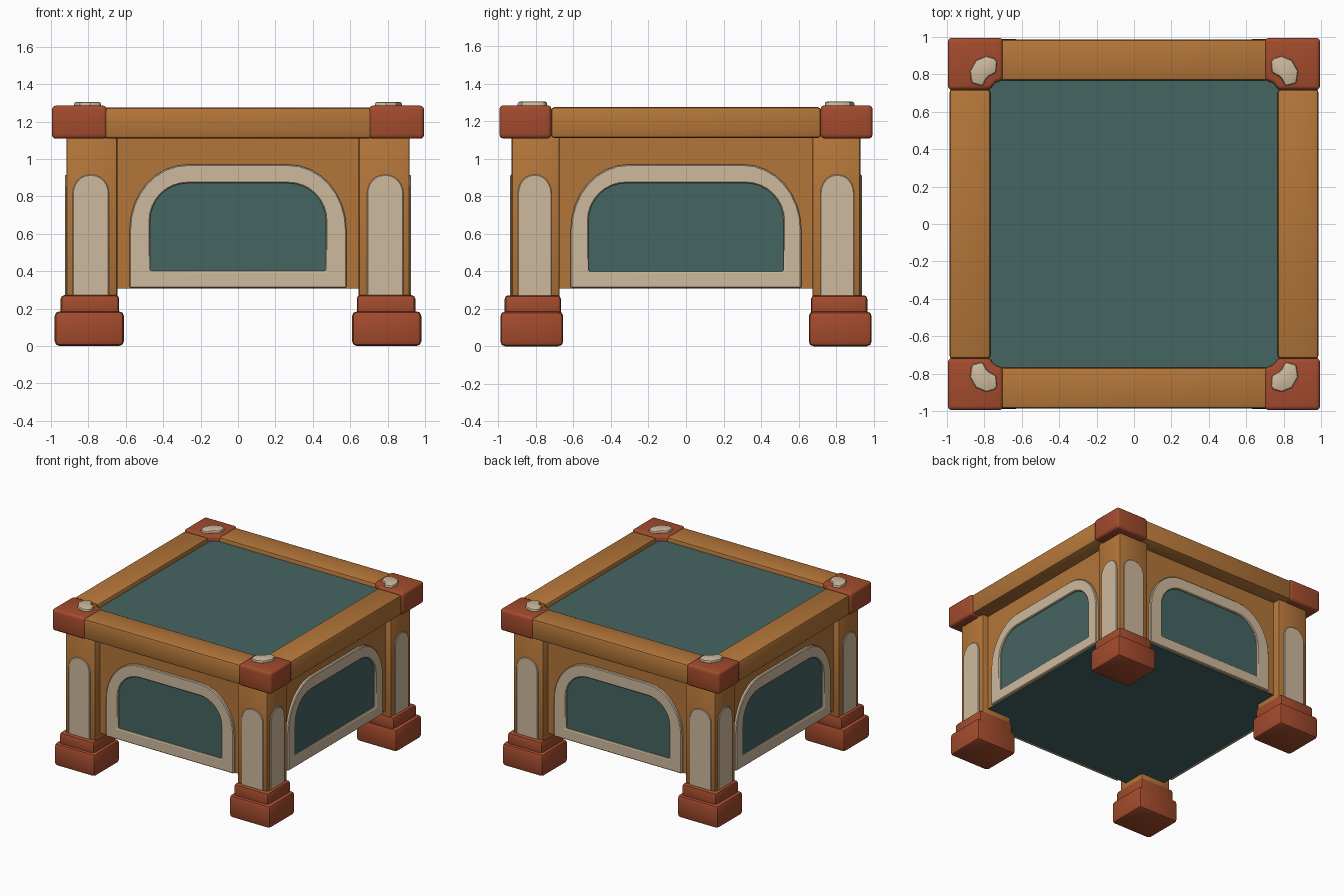
import bpy, bmesh, math

if "Cube" in bpy.data.objects:
    bpy.data.objects.remove(bpy.data.objects["Cube"])


def material(name, rgb):
    lin = [((c / 255 + 0.055) / 1.055) ** 2.4 for c in rgb]
    m = bpy.data.materials.new(name)
    m.diffuse_color = (*lin, 1)
    m.use_nodes = True
    m.node_tree.nodes["Principled BSDF"].inputs["Base Color"].default_value = m.diffuse_color
    return m


WOOD = material("warm wood", (180, 118, 57))
CREAM = material("cream trim", (206, 186, 158))
RED = material("red brown", (163, 75, 45))
TEAL = material("teal felt", (69, 101, 98))


def finish(name, bm, mat, bevel=0, segments=2):
    bmesh.ops.recalc_face_normals(bm, faces=bm.faces)
    if bevel:
        edges = [e for e in bm.edges if e.calc_face_angle(0) > math.radians(40)]
        bmesh.ops.bevel(bm, geom=edges, offset=bevel, segments=segments,
                        profile=0.5, affect='EDGES', clamp_overlap=True)
    me = bpy.data.meshes.new(name)
    bm.to_mesh(me)
    bm.free()
    me.materials.append(mat)
    ob = bpy.data.objects.new(name, me)
    bpy.context.collection.objects.link(ob)
    return ob


def prism(name, pts, place, d0, d1, mat, bevel=0, segments=2, hole=None):
    """Extrude a 2D outline from d0 to d1; an optional hole has as many points."""
    bm = bmesh.new()
    n = len(pts)
    loops = [[bm.verts.new(place(u, v, d)) for u, v in outline]
             for outline in ([pts, hole] if hole else [pts]) for d in (d0, d1)]

    def strip(a, b):
        for i in range(n):
            j = (i + 1) % n
            bm.faces.new((a[i], a[j], b[j], b[i]))

    strip(loops[0], loops[1])
    if hole:
        strip(loops[2], loops[3])
        strip(loops[0], loops[2])
        strip(loops[1], loops[3])
    else:
        bm.faces.new(loops[0])
        bm.faces.new(loops[1])
    return finish(name, bm, mat, bevel, segments)


def rect(u0, u1, v0, v1):
    return [(u0, v0), (u1, v0), (u1, v1), (u0, v1)]


def arch(c, half, z0, z1, ru, rz, steps=8):
    """Outline with a flat base and elliptical shoulders."""
    pts = [(c - half, z0), (c + half, z0)]
    for side in (1, -1):
        for i in range(steps + 1):
            t = math.pi / 2 * (i if side == 1 else steps - i) / steps
            pts.append((c + side * (half - ru + ru * math.cos(t)),
                        z1 - rz + rz * math.sin(t)))
    return pts


def flat(sx=1, sy=1):
    return lambda u, v, d: (sx * u, sy * v, d)


def side_wall(k):
    a = k * math.pi / 2
    c, s = round(math.cos(a)), round(math.sin(a))
    return lambda u, v, d: (c * u + s * d, s * u - c * d, v)


# Felt playing surface and underside of the cabinet
prism("felt_top", rect(-.78, .78, -.78, .78), flat(), 1.10, 1.24, TEAL)
prism("cabinet_floor", rect(-.862, .862, -.862, .862), flat(), .308, .33, TEAL)

# Four sides: rail, wood panel, arched trim and teal inset
for k, label in enumerate(("front", "right", "back", "left")):
    place = side_wall(k)
    wide = k % 2
    outer, inner = (.615, .52) if wide else (.58, .47)
    prism(label + "_rail", rect(-.72, .72, 1.11, 1.275), place, .768, .987,
          WOOD, .018)
    prism(label + "_panel", rect(-.75, .75, .31, 1.13), place, .80, .866, WOOD)
    prism(label + "_arch_trim", arch(0, outer, .31, .97, .31, .35), place, .83, .888,
          CREAM, .006, 1, hole=arch(0, inner, .40, .87, .20, .20))
    prism(label + "_arch_inset", arch(0, inner + .02, .38, .89, .21, .21), place,
          .84, .872, TEAL)

# Corner outlines in the +x +y quadrant
cap_outline = [(.70, .995), (.995, .995), (.995, .718), (.765, .718),
               (.757, .738), (.738, .757), (.70, .768)]
badge_outline = [(.877, .818), (.868, .753), (.81, .737), (.79, .775),
                 (.775, .79), (.737, .81), (.732, .868), (.745, .885),
                 (.79, .898), (.845, .875)]

# Four corners: foot, leg, leg inlays, rail cap and badge
for sx, sy, label in ((-1, -1, "front_left"), (1, -1, "front_right"),
                      (-1, 1, "back_left"), (1, 1, "back_right")):
    place = flat(sx, sy)
    prism(label + "_foot", rect(.61, .98, .655, .99), place, 0, .185, RED, .025)
    prism(label + "_foot_step", rect(.635, .948, .667, .967), place, .15, .272,
          RED, .02)
    prism(label + "_leg", rect(.645, .917, .675, .93), place, .25, 1.13, WOOD, .012)
    prism(label + "_leg_inlay_a", arch(.787, .097, .25, .915, .09, .10, 6),
          lambda u, v, d: (sx * u, sy * d, v), .92, .938, CREAM, .004, 1)
    prism(label + "_leg_inlay_b", arch(.807, .09, .25, .915, .085, .10, 6),
          lambda u, v, d: (sx * d, sy * u, v), .907, .925, CREAM, .004, 1)
    prism(label + "_corner_cap", cap_outline, place, 1.108, 1.285, RED, .032, 3)
    prism(label + "_badge", badge_outline, place, 1.26, 1.305, CREAM, .012)

bpy.ops.object.select_all(action='SELECT')
bpy.context.view_layer.objects.active = bpy.context.selected_objects[0]
bpy.ops.object.shade_smooth_by_angle(angle=math.radians(35))
